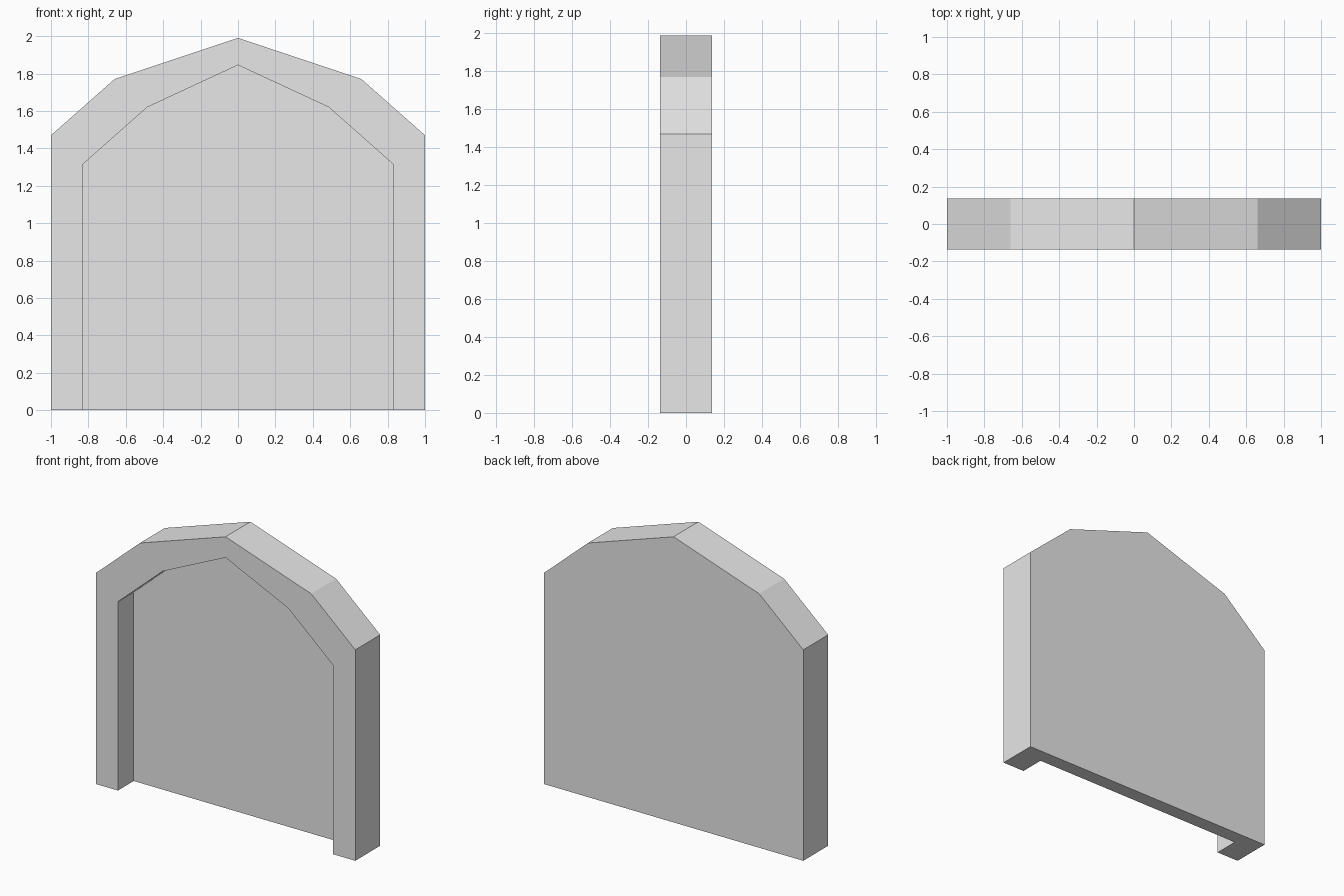
import bpy
import bmesh

cube = bpy.data.objects.get("Cube")
if cube:
    bpy.data.objects.remove(cube, do_unlink=True)

grey = bpy.data.materials.new("plain_grey")
grey.use_nodes = True
colour = (0.8, 0.8, 0.8, 1)
grey.diffuse_color = colour
grey.node_tree.nodes["Principled BSDF"].inputs["Base Color"].default_value = colour


def arch_prism(name, half, peak, y0, y1):
    """Extrude a mirrored arch outline (right half given from the base up) along y."""
    outline = half + [(0, peak)] + [(-x, z) for x, z in reversed(half)]
    bm = bmesh.new()
    face = bm.faces.new([bm.verts.new((x, y0, z)) for x, z in outline])
    swept = bmesh.ops.extrude_face_region(bm, geom=[face])["geom"]
    moved = [v for v in swept if isinstance(v, bmesh.types.BMVert)]
    bmesh.ops.translate(bm, verts=moved, vec=(0, y1 - y0, 0))
    bmesh.ops.recalc_face_normals(bm, faces=bm.faces[:])
    mesh = bpy.data.meshes.new(name)
    bm.to_mesh(mesh)
    bm.free()
    mesh.materials.append(grey)
    obj = bpy.data.objects.new(name, mesh)
    bpy.context.collection.objects.link(obj)
    return obj


DEPTH, PANEL = 0.274, 0.10
front, back = -DEPTH / 2, DEPTH / 2

# Solid arch slab
slab = arch_prism("arched_alcove", [(1, 0), (1, 1.47), (0.66, 1.77)], 1.99, front, back)

# Recess open at the front and the base, leaving the back panel
cutter = arch_prism("recess_cutter", [(0.83, -0.2), (0.83, 1.315), (0.485, 1.62)], 1.845,
                    front - 0.2, back - PANEL)
cutter.hide_render = True

# Cut the recess, then drop the cutter
cut = slab.modifiers.new("recess", "BOOLEAN")
cut.operation = "DIFFERENCE"
cut.solver = "EXACT"
cut.object = cutter
bpy.context.view_layer.objects.active = slab
slab.select_set(True)
bpy.ops.object.modifier_apply(modifier=cut.name)
bpy.data.objects.remove(cutter, do_unlink=True)
